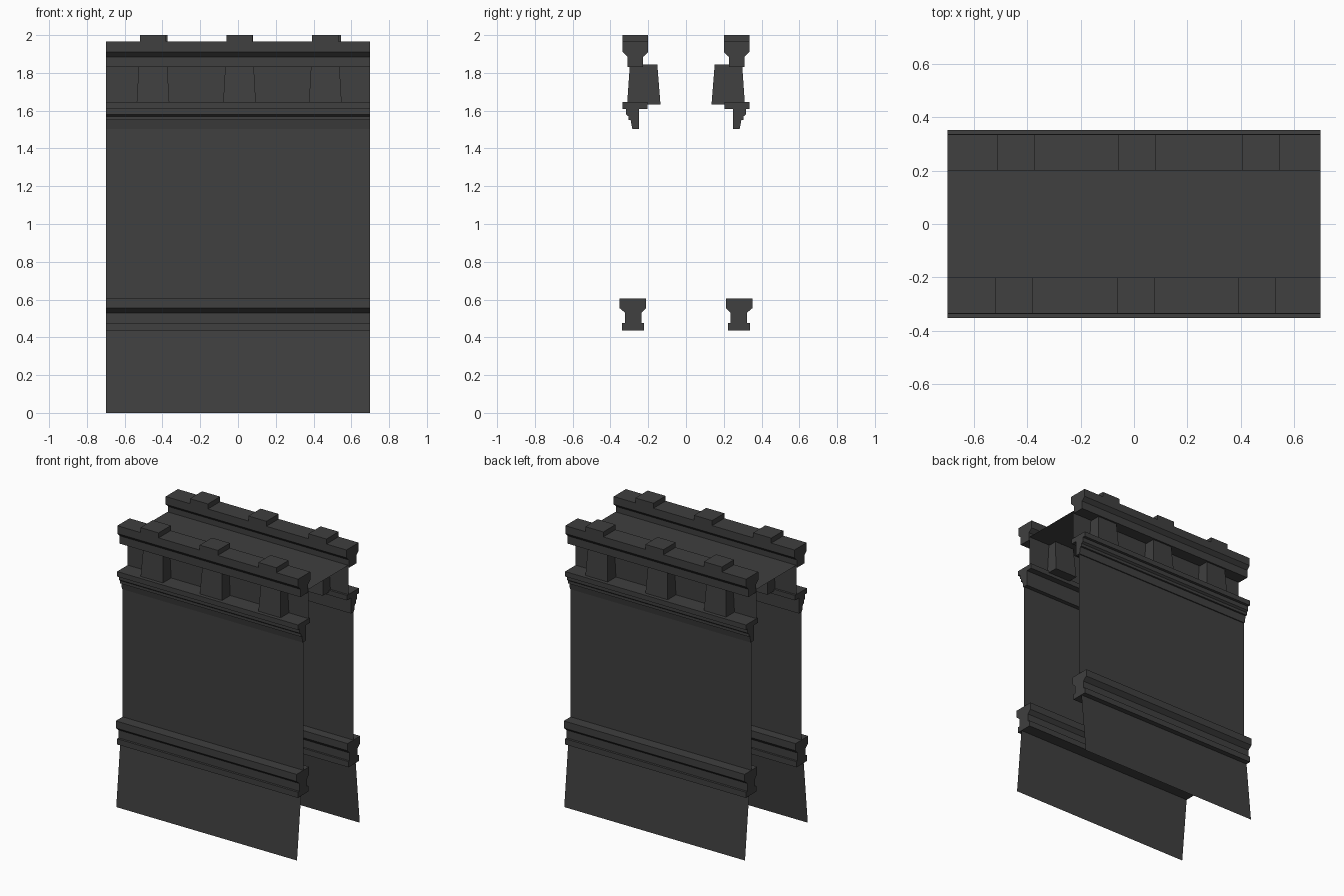
import bpy, bmesh

if "Cube" in bpy.data.objects:
    bpy.data.objects.remove(bpy.data.objects["Cube"])

HALF = 0.7
stone = bpy.data.materials.new("dark_stone")
stone.diffuse_color = (0.05, 0.05, 0.05, 1)
stone.use_nodes = True
stone.node_tree.nodes["Principled BSDF"].inputs["Base Color"].default_value = stone.diffuse_color


def finish(name, bm, closed=True):
    if closed:
        bmesh.ops.recalc_face_normals(bm, faces=bm.faces)
    mesh = bpy.data.meshes.new(name)
    bm.to_mesh(mesh)
    bm.free()
    mesh.materials.append(stone)
    obj = bpy.data.objects.new(name, mesh)
    bpy.context.collection.objects.link(obj)
    return obj


def moulding(name, profile, side):
    """Extrude a closed (distance from centre, z) profile along x."""
    bm = bmesh.new()
    face = bm.faces.new([bm.verts.new((-HALF, side * d, z)) for d, z in profile])
    ext = bmesh.ops.extrude_face_region(bm, geom=[face], use_keep_orig=True)
    verts = [g for g in ext["geom"] if isinstance(g, bmesh.types.BMVert)]
    bmesh.ops.translate(bm, verts=verts, vec=(2 * HALF, 0, 0))
    return finish(name, bm)


def sheet(name, bottom, top):
    """Thin panel spanning the length between two (y, z) edges."""
    bm = bmesh.new()
    pts = [(-HALF, *bottom), (HALF, *bottom), (HALF, *top), (-HALF, *top)]
    face = bm.faces.new([bm.verts.new(p) for p in pts])
    face.normal_update()
    if face.normal.y * bottom[0] < 0 or face.normal.z < -0.9:
        face.normal_flip()
    return finish(name, bm, closed=False)


def block(name, side, low, high):
    """Tapered block; low and high are (x0, x1, inner, outer, z)."""
    bm = bmesh.new()
    rings = []
    for x0, x1, d0, d1, z in (low, high):
        rings.append([bm.verts.new((x, side * d, z))
                      for x, d in ((x0, d0), (x1, d0), (x1, d1), (x0, d1))])
    a, b = rings
    bm.faces.new(a)
    bm.faces.new(b)
    for i in range(4):
        j = (i + 1) % 4
        bm.faces.new((a[i], a[j], b[j], b[i]))
    return finish(name, bm)


# Profiles as (distance from centre, height)
base_ledge = [(0.222, 0.435), (0.338, 0.435), (0.338, 0.475), (0.322, 0.475),
              (0.322, 0.53), (0.352, 0.555), (0.352, 0.605), (0.212, 0.605),
              (0.212, 0.555), (0.236, 0.53), (0.236, 0.475), (0.222, 0.475)]
cornice = [(0.248, 1.502), (0.284, 1.502), (0.293, 1.55), (0.305, 1.55),
           (0.305, 1.57), (0.318, 1.58), (0.318, 1.61), (0.337, 1.61),
           (0.337, 1.645), (0.205, 1.645), (0.205, 1.61), (0.248, 1.61)]
parapet = [(0.227, 1.83), (0.31, 1.83), (0.31, 1.885), (0.335, 1.91),
           (0.335, 1.965), (0.2, 1.965), (0.2, 1.91), (0.227, 1.885)]

for side, label, centers in ((-1, "front", (-0.45, 0.008, 0.462)),
                             (1, "back", (-0.443, 0.01, 0.475))):
    # Wall panels
    sheet(label + "_skirt", (side * 0.347, 0), (side * 0.302, 0.44))
    sheet(label + "_wall", (side * 0.277, 0.44), (side * 0.277, 1.52))
    sheet(label + "_upper_wall", (side * 0.22, 1.63), (side * 0.22, 1.85))
    # Horizontal mouldings
    moulding(label + "_base_ledge", base_ledge, side)
    moulding(label + "_cornice", cornice, side)
    moulding(label + "_parapet", parapet, side)
    # Merlons on the parapet and corbels below it
    for i, c in enumerate(centers):
        block(f"{label}_merlon_{i}", side,
              (c - 0.07, c + 0.07, 0.2, 0.335, 1.96),
              (c - 0.07, c + 0.07, 0.2, 0.335, 2.0))
        block(f"{label}_corbel_{i}", side,
              (c - 0.087, c + 0.087, 0.135, 0.312, 1.632),
              (c - 0.075, c + 0.075, 0.152, 0.297, 1.845))

# Walkway between the parapets
sheet("walkway", (-0.22, 1.85), (0.22, 1.85))
